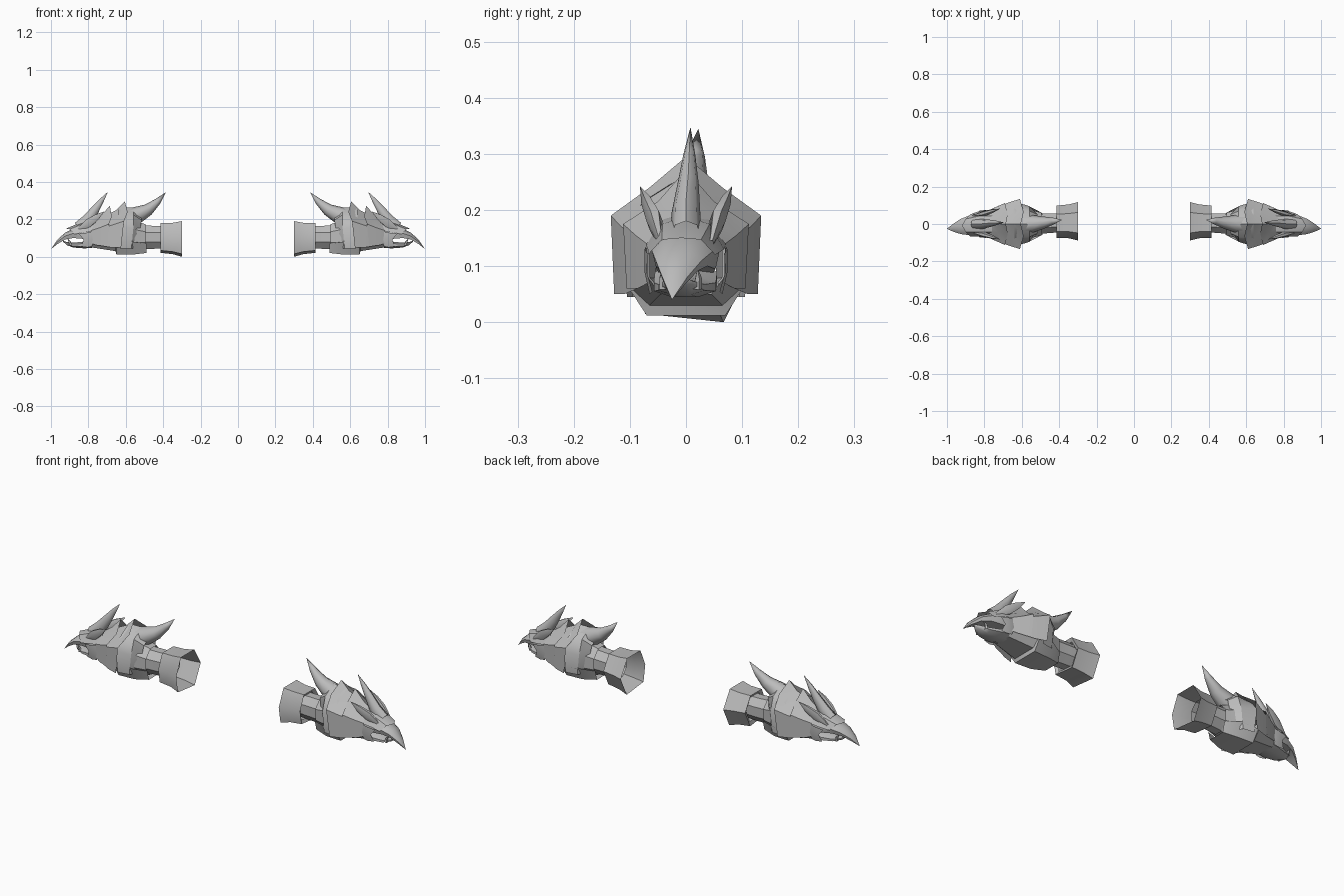
import bpy
import bmesh
import math
from mathutils import Vector

cube = bpy.data.objects.get("Cube")
if cube:
    bpy.data.objects.remove(cube, do_unlink=True)

grey = bpy.data.materials.new("plain grey")
grey.use_nodes = True
grey.diffuse_color = (0.5, 0.5, 0.5, 1)
bsdf = grey.node_tree.nodes["Principled BSDF"]
bsdf.inputs["Base Color"].default_value = (0.5, 0.5, 0.5, 1)
bsdf.inputs["Roughness"].default_value = 0.7


def loft(name, rings, closed=True, cap_start=False, cap_end=False, angle=35):
    """Skin a row of equal rings; mirrored to the other arm."""
    bm = bmesh.new()
    rows = [[bm.verts.new(p) for p in ring] for ring in rings]
    n = len(rows[0])
    for a, b in zip(rows, rows[1:]):
        for i in range(n if closed else n - 1):
            j = (i + 1) % n
            bm.faces.new((a[i], a[j], b[j], b[i]))
    if cap_start:
        bm.faces.new(rows[0][::-1])
    if cap_end:
        bm.faces.new(rows[-1])
    bmesh.ops.remove_doubles(bm, verts=bm.verts, dist=0.0005)
    bmesh.ops.recalc_face_normals(bm, faces=bm.faces)
    mesh = bpy.data.meshes.new(name)
    bm.to_mesh(mesh)
    bm.free()
    mesh.materials.append(grey)
    ob = bpy.data.objects.new(name, mesh)
    bpy.context.collection.objects.link(ob)
    bpy.ops.object.select_all(action='DESELECT')
    ob.select_set(True)
    bpy.context.view_layer.objects.active = ob
    bpy.ops.object.shade_smooth_by_angle(angle=math.radians(angle))
    ob.modifiers.new("other_arm", 'MIRROR').use_axis[0] = True
    return ob


def sym(half, shift=0.0):
    """Half profile from the ridge down the +y side, reflected to -y."""
    other = [(x, -y, z) for x, y, z in half if y > 0]
    return [(x, y + shift, z) for x, y, z in other[::-1] + half]


def oval(x, y, z, ry, rz, n=8):
    return [(x, y + ry * math.cos(math.tau * (i + 0.5) / n),
             z + rz * math.sin(math.tau * (i + 0.5) / n)) for i in range(n)]


def horn(name, path, radii, flat=1.0, n=8):
    """Tapering spike whose rings stand across the path."""
    pts = [Vector(p) for p in path]
    rings = []
    for i, p in enumerate(pts):
        d = (pts[min(i + 1, len(pts) - 1)] - pts[max(i - 1, 0)]).normalized()
        side = Vector((0, 1, 0)) - d * d.y
        side.normalize()
        up = d.cross(side)
        rings.append([p + radii[i] * (side * math.cos(math.tau * k / n) * flat
                                      + up * math.sin(math.tau * k / n)) for k in range(n)])
    loft(name, rings, angle=50)


# Flared six-sided cuff, open at the inner end
def hexagon(x, s, cy, cz):
    pts = [(-0.085, -0.085), (0.055, -0.1), (0.105, 0), (0.05, 0.09), (-0.06, 0.09), (-0.1, 0)]
    return [(x, cy + s * y, cz + s * z) for y, z in pts]


loft("cuff", [hexagon(0.30, 1, 0.012, 0.1), hexagon(0.35, 0.88, 0.012, 0.102),
              hexagon(0.415, 0.84, 0.01, 0.105), hexagon(0.405, 0.66, 0.008, 0.105)])

# Forearm tube with a wider wrist band
loft("forearm", [oval(0.38, 0.005, 0.105, 0.055, 0.065), oval(0.43, 0.005, 0.104, 0.056, 0.066),
                 oval(0.52, 0, 0.104, 0.058, 0.068), oval(0.60, 0, 0.11, 0.07, 0.08)])
loft("wrist_band", [oval(0.495, 0, 0.105, 0.066, 0.075), oval(0.54, 0, 0.11, 0.078, 0.085),
                    oval(0.59, 0, 0.12, 0.095, 0.1)])

# Overlapping ridged shell plates
loft("rear_shell", [
    sym([(0.515, 0, 0.225), (0.515, 0.05, 0.195), (0.53, 0.06, 0.11), (0.545, 0.055, 0.045)]),
    sym([(0.56, 0, 0.262), (0.56, 0.07, 0.225), (0.56, 0.095, 0.15), (0.57, 0.095, 0.045)]),
    sym([(0.64, 0, 0.262), (0.64, 0.075, 0.215), (0.63, 0.118, 0.165), (0.63, 0.105, 0.045)]),
], closed=False)
loft("middle_shell", [
    sym([(0.605, 0, 0.295), (0.59, 0.065, 0.24), (0.61, 0.134, 0.19), (0.625, 0.128, 0.05)]),
    sym([(0.65, 0, 0.25), (0.65, 0.06, 0.215), (0.67, 0.115, 0.17), (0.68, 0.11, 0.05)]),
    sym([(0.74, 0, 0.205), (0.74, 0.05, 0.18), (0.76, 0.08, 0.145), (0.77, 0.075, 0.065)]),
], closed=False)
loft("front_shell", [
    sym([(0.685, 0, 0.272), (0.675, 0.05, 0.215), (0.69, 0.112, 0.175), (0.70, 0.106, 0.06)]),
    sym([(0.735, 0, 0.218), (0.73, 0.045, 0.195), (0.74, 0.09, 0.155), (0.75, 0.086, 0.06)]),
    sym([(0.78, 0, 0.185), (0.78, 0.04, 0.175), (0.785, 0.07, 0.14), (0.785, 0.068, 0.07)]),
], closed=False)

# Underside plates
loft("belly_plate", [
    sym([(0.49, 0.058, 0.07), (0.49, 0.045, 0.02)][::-1]),
    sym([(0.56, 0.095, 0.08), (0.56, 0.065, 0.012)][::-1]),
    sym([(0.65, 0.108, 0.07), (0.65, 0.07, 0.012)][::-1]),
    sym([(0.655, 0.108, 0.07), (0.655, 0.065, 0.03)][::-1]),
    sym([(0.785, 0.068, 0.08), (0.785, 0.045, 0.05)][::-1]),
], closed=False)


# Head: upper beak hooking down to the tip
def beak_ring(x, cy, w, top, low):
    mid = (top + low) / 2
    return [(x, cy + y, z) for y, z in [
        (0, top), (0.62 * w, top - 0.12 * (top - low)), (w, mid), (0.85 * w, low),
        (-0.85 * w, low), (-w, mid), (-0.62 * w, top - 0.12 * (top - low))]]


loft("upper_beak", [
    beak_ring(0.74, 0, 0.055, 0.185, 0.085), beak_ring(0.82, 0, 0.062, 0.178, 0.095),
    beak_ring(0.88, -0.007, 0.053, 0.15, 0.1), beak_ring(0.925, -0.013, 0.041, 0.128, 0.092),
    beak_ring(0.965, -0.02, 0.022, 0.092, 0.068), [(1.0, -0.025, 0.04)] * 7,
], cap_start=True, angle=50)

# Brow hood with a raised front edge
loft("brow_hood", [
    sym([(0.73, 0, 0.195), (0.73, 0.045, 0.185), (0.76, 0.072, 0.14)]),
    sym([(0.83, 0, 0.188), (0.83, 0.042, 0.175), (0.83, 0.068, 0.13)]),
    sym([(0.92, 0, 0.15), (0.90, 0.035, 0.147), (0.875, 0.06, 0.12)], -0.008),
], closed=False)

# Lower jaw, cheek guards and small lower fangs
loft("lower_jaw", [
    oval(0.755, 0, 0.078, 0.06, 0.03), oval(0.82, -0.002, 0.063, 0.06, 0.02),
    oval(0.88, -0.008, 0.062, 0.045, 0.014), oval(0.915, -0.013, 0.07, 0.027, 0.009),
    oval(0.935, -0.016, 0.083, 0.004, 0.003),
], cap_start=True, cap_end=True, angle=50)
for side, label in ((1, "back"), (-1, "front")):
    loft("cheek_guard_" + label, [
        [(0.77, side * 0.07, 0.135), (0.80, side * 0.074, 0.13), (0.85, side * 0.068, 0.122)],
        [(0.775, side * 0.073, 0.09), (0.80, side * 0.074, 0.09), (0.825, side * 0.07, 0.09)],
        [(0.78, side * 0.064, 0.055), (0.805, side * 0.065, 0.05), (0.84, side * 0.06, 0.055)],
    ], closed=False)
    horn("fang_" + label, [(0.895, side * 0.03 - 0.01, 0.06), (0.90, side * 0.032 - 0.01, 0.08),
                           (0.912, side * 0.03 - 0.01, 0.098)], [0.009, 0.006, 0], n=5)
    # Swept-back ear spikes
    horn("ear_spike_" + label, [(0.86, side * 0.045, 0.14), (0.80, side * 0.056, 0.18),
                                (0.755, side * 0.07, 0.212), (0.715, side * 0.082, 0.242)],
         [0.008, 0.026, 0.018, 0], flat=0.55, n=6)

# Large back-swept horns on head and shell
horn("crest_horn", [(0.85, 0, 0.155), (0.805, 0, 0.195), (0.765, 0.004, 0.25),
                    (0.73, 0.006, 0.3), (0.695, 0.008, 0.348)],
     [0.034, 0.032, 0.023, 0.013, 0], flat=0.8)
horn("shell_horn", [(0.59, 0, 0.2), (0.535, 0.002, 0.225), (0.48, 0.008, 0.252),
                    (0.43, 0.016, 0.295), (0.385, 0.022, 0.345)],
     [0.055, 0.045, 0.032, 0.018, 0])
